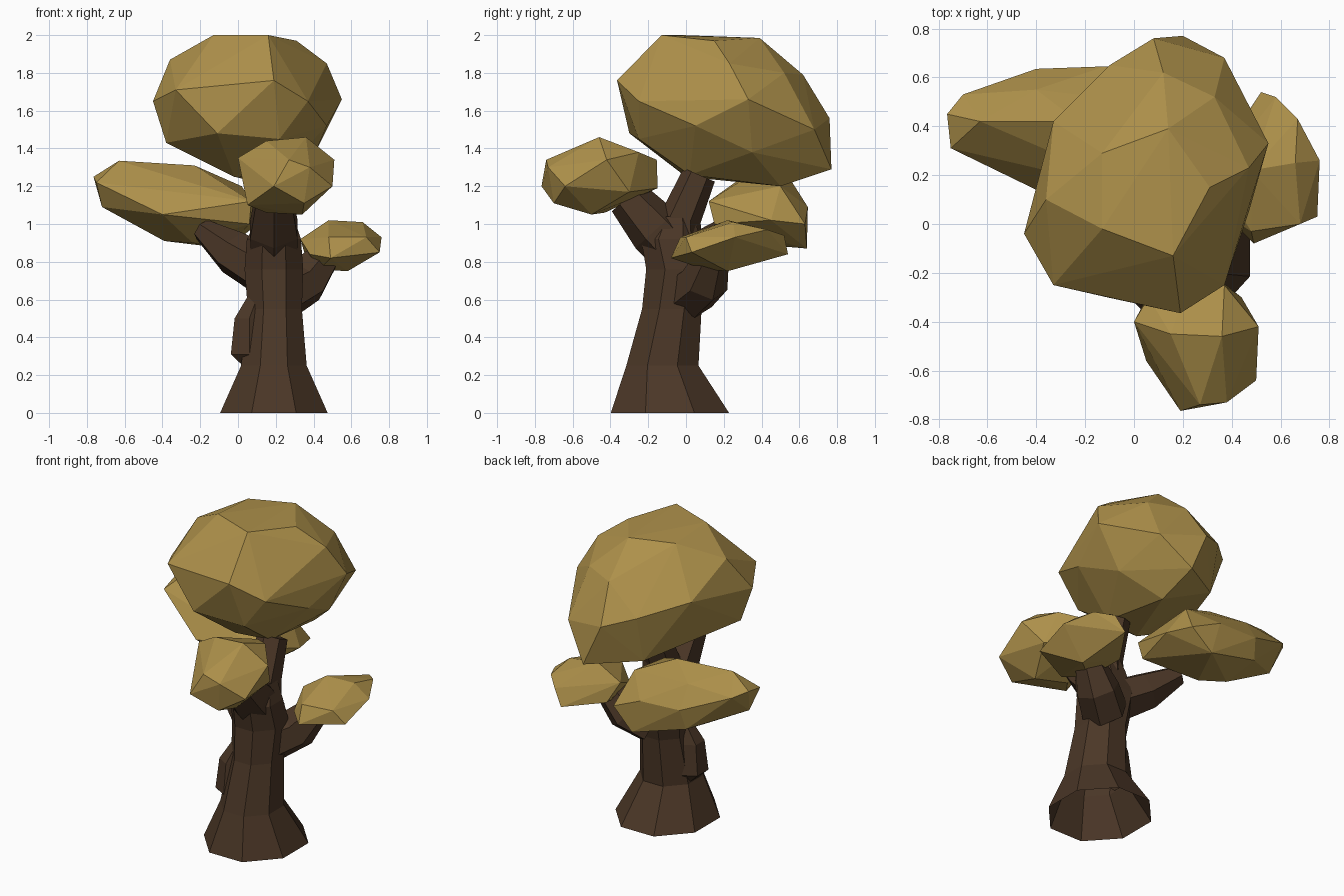
import bpy, bmesh, math
from mathutils import Vector


def material(name, rgb):
    m = bpy.data.materials.new(name)
    m.diffuse_color = (*rgb, 1)
    return m


BARK = material("dark brown bark", (0.07, 0.038, 0.02))
LEAF = material("ochre leaves", (0.42, 0.28, 0.069))


def finish(name, bm, mat):
    bmesh.ops.recalc_face_normals(bm, faces=bm.faces[:])
    me = bpy.data.meshes.new(name)
    bm.to_mesh(me)
    bm.free()
    me.materials.append(mat)
    ob = bpy.data.objects.new(name, me)
    bpy.context.collection.objects.link(ob)
    return ob


def crown(name, pts):
    """Faceted leaf mass: convex hull of a few extreme points."""
    bm = bmesh.new()
    for p in pts:
        bm.verts.new(p)
    bmesh.ops.convex_hull(bm, input=bm.verts[:])
    loose = [v for v in bm.verts if not v.link_faces]
    bmesh.ops.delete(bm, geom=loose, context='VERTS')
    finish(name, bm, LEAF)


def limb(name, path, sides, level=False, depth=1.0):
    """Tapered low-poly tube; path entries are x, y, z, radius."""
    bm = bmesh.new()
    pts = [Vector(p[:3]) for p in path]
    rings = []
    for i, p in enumerate(path):
        d = pts[min(i + 1, len(pts) - 1)] - pts[max(i - 1, 0)]
        if level:
            d = Vector((0, 0, 1))
        q = Vector((0, 0, 1)).rotation_difference(d)
        ring = []
        for k in range(sides):
            a = 2 * math.pi * (k + 0.5) / sides
            ring.append(bm.verts.new(pts[i] + q @ Vector((p[3] * math.cos(a), depth * p[3] * math.sin(a), 0))))
        rings.append(ring)
    for a, b in zip(rings, rings[1:]):
        for k in range(sides):
            j = (k + 1) % sides
            bm.faces.new((a[k], a[j], b[j], b[k]))
    bm.faces.new(rings[0][::-1])
    bm.faces.new(rings[-1])
    return finish(name, bm, BARK)


# Trunk with flared foot, knot and four branches
trunk = limb("trunk", [(0.19, -0.085, 0, 0.308), (0.19, -0.125, 0.25, 0.188), (0.195, -0.075, 0.55, 0.155),
                       (0.19, -0.04, 0.76, 0.168), (0.19, -0.08, 0.92, 0.155), (0.2, -0.06, 1.04, 0.1)],
             8, True, 1.1)
parts = [
    limb("trunk_knot", [(0.12, -0.11, 0.21, 0.06), (0.06, -0.12, 0.31, 0.113),
                        (0.06, -0.12, 0.5, 0.09), (0.12, -0.1, 0.66, 0.05)], 6, True),
    limb("upper_branch", [(0.19, -0.03, 0.8, 0.12), (0.2, -0.03, 1.03, 0.11), (0.2, 0.07, 1.26, 0.09)], 6),
    limb("front_branch", [(0.19, -0.02, 0.82, 0.14), (0.19, -0.16, 0.97, 0.145), (0.19, -0.31, 1.14, 0.11)], 6),
    limb("left_branch", [(0.15, -0.02, 0.75, 0.14), (-0.03, 0.07, 0.85, 0.12), (-0.19, 0.18, 0.97, 0.06)], 6),
    limb("right_branch", [(0.24, 0.02, 0.63, 0.14), (0.36, 0.1, 0.7, 0.13), (0.46, 0.14, 0.83, 0.09)], 6)]

# Merge the wood into one skin, then open the underside of the foot
for p in parts:
    mod = trunk.modifiers.new("union", 'BOOLEAN')
    mod.operation, mod.object, mod.solver = 'UNION', p, 'EXACT'
bpy.context.view_layer.update()
skin = bpy.data.meshes.new_from_object(trunk.evaluated_get(bpy.context.evaluated_depsgraph_get()))
trunk.modifiers.clear()
for p in parts:
    bpy.data.objects.remove(p)
bm = bmesh.new()
bm.from_mesh(skin)
for f in bm.faces:
    f.material_index = 0
foot = [f for f in bm.faces if f.calc_center_median().z < 0.001]
bmesh.ops.delete(bm, geom=foot, context='FACES')
bm.to_mesh(skin)
bm.free()
skin.materials.clear()
skin.materials.append(BARK)
trunk.data = skin

# Large top crown
crown("top_crown", [
    (-0.13, -0.02, 2.0), (0.16, -0.13, 2.0), (0.31, 0.15, 1.97), (0.14, 0.39, 1.985),
    (-0.13, 0.29, 1.98), (0.47, 0.23, 1.85), (0.19, -0.365, 1.76), (0.37, -0.25, 1.65),
    (0.47, 0.05, 1.52), (0.55, 0.33, 1.66), (-0.33, -0.25, 1.71), (-0.45, -0.04, 1.65),
    (-0.36, 0.1, 1.87), (-0.33, 0.42, 1.7), (-0.1, 0.65, 1.62), (0.12, 0.62, 1.79),
    (0.08, 0.76, 1.56), (0.2, 0.77, 1.29), (0.37, 0.68, 1.5), (0.33, 0.52, 1.8),
    (-0.11, -0.3, 1.48), (0.22, -0.25, 1.45), (-0.38, -0.02, 1.43), (-0.02, 0.0, 1.25),
    (0.22, 0.02, 1.26), (0.2, 0.5, 1.2), (0.41, 0.35, 1.38), (-0.1, 0.58, 1.32)])

# Wide left crown
crown("left_crown", [
    (-0.765, 0.45, 1.25), (-0.75, 0.31, 1.22), (-0.7, 0.53, 1.22), (-0.63, 0.42, 1.335),
    (-0.4, 0.635, 1.1), (-0.4, 0.55, 1.24), (-0.12, 0.645, 1.09), (-0.23, 0.42, 1.31),
    (0.02, 0.5, 1.2), (0.07, 0.12, 1.12), (0.06, 0.15, 1.0), (0.13, 0.45, 1.02),
    (0.08, 0.63, 1.0), (-0.06, 0.64, 0.87), (-0.24, 0.3, 0.9), (-0.39, 0.38, 0.91),
    (-0.72, 0.38, 1.09), (-0.4, 0.14, 1.05), (-0.42, 0.6, 0.97)])

# Front crown
crown("front_crown", [
    (0.0, -0.4, 1.35), (0.06, -0.3, 1.35), (0.15, -0.45, 1.44), (0.36, -0.46, 1.46),
    (0.37, -0.25, 1.38), (0.25, -0.155, 1.34), (0.51, -0.42, 1.34), (0.5, -0.64, 1.2),
    (0.38, -0.73, 1.3), (0.27, -0.74, 1.34), (0.19, -0.765, 1.2), (0.05, -0.56, 1.1),
    (0.15, -0.43, 1.06), (0.34, -0.5, 1.05), (0.35, -0.7, 1.11), (0.44, -0.3, 1.17),
    (0.25, -0.15, 1.19), (0.08, -0.25, 1.2)])

# Small right crown
crown("right_crown", [
    (0.33, 0.2, 0.92), (0.48, 0.22, 1.02), (0.66, 0.25, 1.01), (0.76, 0.26, 0.93),
    (0.75, 0.03, 0.85), (0.67, 0.43, 0.97), (0.58, 0.52, 0.94), (0.52, 0.54, 0.84),
    (0.49, -0.08, 0.82), (0.48, -0.03, 0.93), (0.58, 0.22, 0.75), (0.43, 0.1, 0.76),
    (0.36, 0.3, 0.82), (0.68, 0.0, 0.93), (0.38, 0.03, 0.84)])
